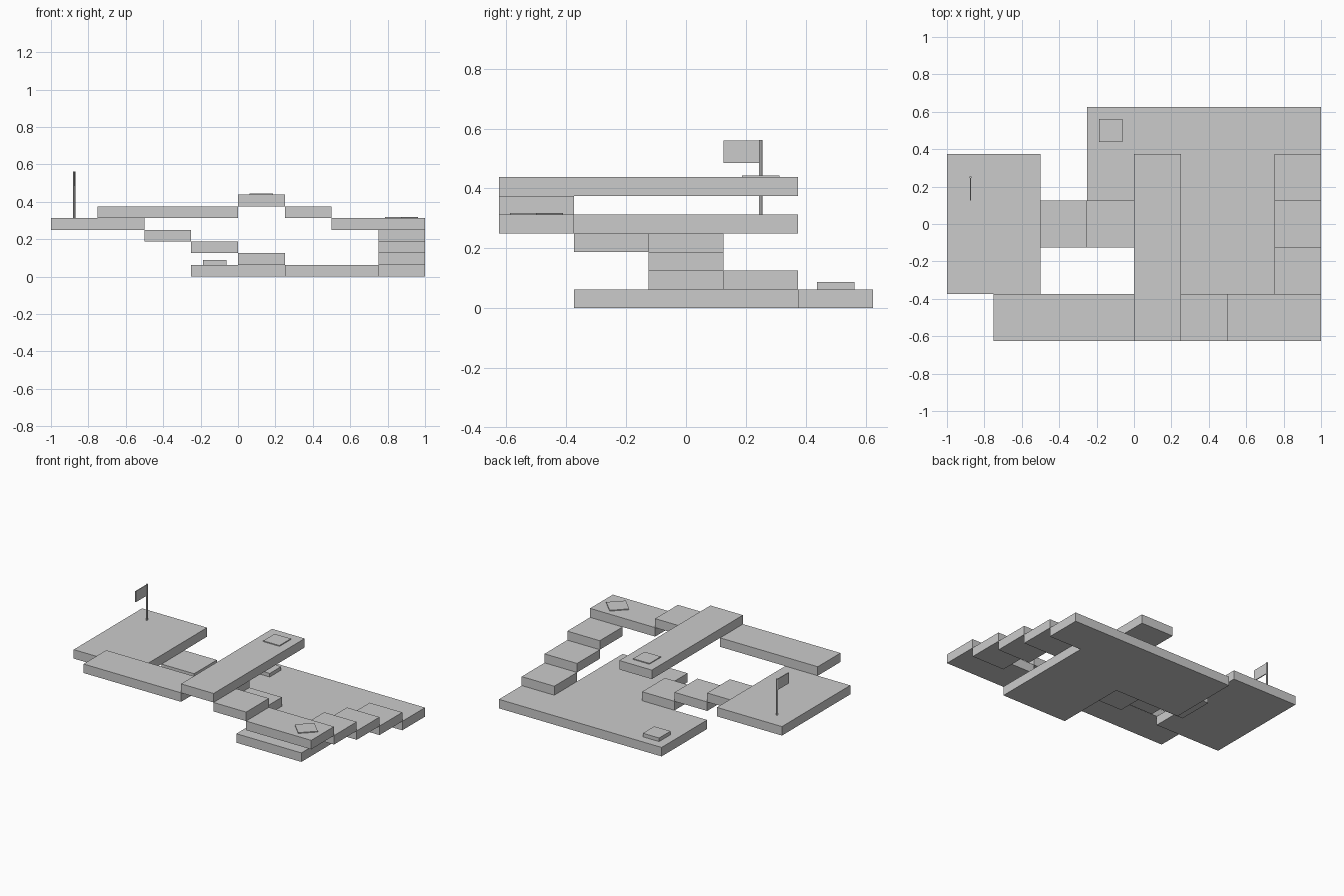
import bpy, bmesh
from math import pi
from mathutils import Vector

if "Cube" in bpy.data.objects:
    bpy.data.objects.remove(bpy.data.objects["Cube"])

U = 0.25      # plan unit
T = 0.0625    # slab thickness


def prism(name, outline, z0, z1):
    """Extrude a flat outline from z0 up to z1."""
    bm = bmesh.new()
    face = bm.faces.new([bm.verts.new((x, y, z0)) for x, y in outline])
    top = bmesh.ops.extrude_face_region(bm, geom=[face])["geom"]
    verts = [v for v in top if isinstance(v, bmesh.types.BMVert)]
    bmesh.ops.translate(bm, verts=verts, vec=Vector((0, 0, z1 - z0)))
    bmesh.ops.recalc_face_normals(bm, faces=bm.faces)
    mesh = bpy.data.meshes.new(name)
    bm.to_mesh(mesh)
    bm.free()
    obj = bpy.data.objects.new(name, mesh)
    bpy.context.collection.objects.link(obj)
    return obj


def box(name, x0, x1, y0, y1, z0, z1):
    return prism(name, [(x0, y0), (x1, y0), (x1, y1), (x0, y1)], z0, z1)


def slab(name, x0, x1, y0, y1, level):
    return box(name, x0, x1, y0, y1, level * T, (level + 1) * T)


def pad(name, x, y, z, height, angle=0):
    h = U / 4
    obj = box(name, -h, h, -h, h, 0, height)
    obj.location = (x, y, z)
    obj.rotation_euler.z = angle


# Ground floor, notched around both flights of steps
prism("ground_floor", [(-0.25, 0.625), (-0.25, 0.125), (0.25, 0.125), (0.25, -0.375),
                       (0.75, -0.375), (0.75, 0.375), (1, 0.375), (1, 0.625)], 0, T)

# Two flights of three steps
for i in range(3):
    y = 0.125 - i * U
    slab(f"right_step_{i + 1}", 0.75, 1, y, y + U, i + 1)
    x = -i * U
    slab(f"left_step_{i + 1}", x, x + U, -0.125, 0.125, i + 1)

# Raised walkways
slab("corner_landing", 0.5, 1, -0.625, -0.375, 4)
slab("bridge_step", 0.25, 0.5, -0.625, -0.375, 5)
slab("high_bridge", 0, 0.25, -0.625, 0.375, 6)
slab("front_walkway", -0.75, 0, -0.625, -0.375, 5)
slab("goal_platform", -1, -0.5, -0.375, 0.375, 4)

# Square pads
pad("start_pad", -0.125, 0.5, T, 0.025)
pad("bridge_pad", 0.125, 0.25, 7 * T, 0.006)
pad("landing_pad", 0.875, -0.5, 5 * T, 0.006, pi / 4)

# Flag on the goal platform
bpy.ops.mesh.primitive_cylinder_add(vertices=12, radius=0.006, depth=0.25,
                                    location=(-0.875, 0.25, 5 * T + 0.125))
bpy.context.object.name = "flag_pole"
bpy.ops.object.shade_smooth_by_angle()
box("flag", -0.878, -0.872, 0.125, 0.25, 0.485, 0.56)
